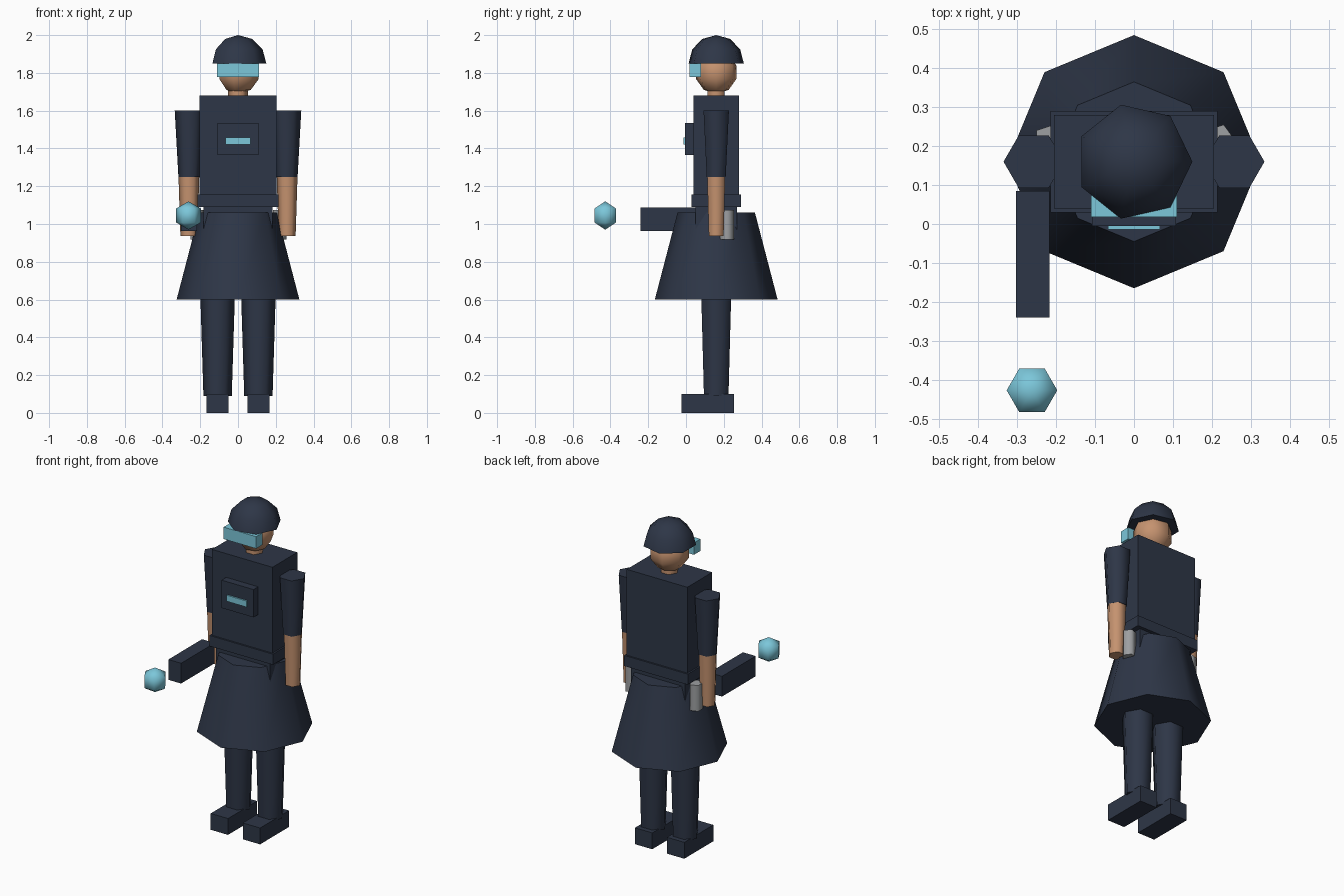
import bpy, bmesh
from math import sin, cos, pi, radians

if "Cube" in bpy.data.objects:
    bpy.data.objects.remove(bpy.data.objects["Cube"])


def material(name, colour):
    m = bpy.data.materials.new(name)
    m.use_nodes = True
    m.diffuse_color = (*colour, 1)
    m.node_tree.nodes["Principled BSDF"].inputs["Base Color"].default_value = (*colour, 1)
    return m


navy = material("navy cloth", (0.027, 0.037, 0.063))
skin = material("skin", (0.56, 0.29, 0.16))
cyan = material("cyan glow", (0.20, 0.57, 0.70))
grey = material("grey metal", (0.34, 0.35, 0.36))

MID = 0.16  # depth of the body axis


def finish(name, bm, mat):
    bmesh.ops.recalc_face_normals(bm, faces=bm.faces)
    mesh = bpy.data.meshes.new(name)
    bm.to_mesh(mesh)
    bm.free()
    mesh.materials.append(mat)
    obj = bpy.data.objects.new(name, mesh)
    bpy.context.collection.objects.link(obj)
    return obj


def box(name, mat, xs, ys, zs):
    """Box given by its extents on each axis."""
    bm = bmesh.new()
    bmesh.ops.create_cube(bm, size=1)
    for v in bm.verts:
        v.co = [(a + b) / 2 + c * (b - a) for (a, b), c in zip((xs, ys, zs), v.co)]
    return finish(name, bm, mat)


def lathe(name, mat, profile, sides, x=0, y=MID):
    """Turn a (radius, z) profile; open ends get flat caps, zero radii are poles."""
    bm = bmesh.new()
    rings = []
    for r, z in profile:
        count = sides if r > 0 else 1
        rings.append([bm.verts.new((x + r * cos(2 * pi * i / sides),
                                    y + r * sin(2 * pi * i / sides), z))
                      for i in range(count)])
    for low, high in zip(rings, rings[1:]):
        for i in range(sides):
            j = (i + 1) % sides
            corners = [low[i % len(low)], low[j % len(low)],
                       high[j % len(high)], high[i % len(high)]]
            bm.faces.new(list(dict.fromkeys(corners))).smooth = True
    for ring in (rings[0], rings[-1]):
        if len(ring) > 1:
            bm.faces.new(ring)
    return finish(name, bm, mat)


def arc(radius, centre, start, step, count):
    """Profile points of a ball, by latitude in degrees, ending at the top pole."""
    pts = [(radius * cos(radians(a)), centre + radius * sin(radians(a)))
           for a in (start + step * i for i in range(count))]
    return pts + [(0, centre + radius)]


# Head, neck, helmet and visor
lathe("head", skin, [(0, 1.688)] + arc(0.115, 1.803, -54, 36, 4), 7)
lathe("neck", skin, [(0.052, 1.66), (0.052, 1.74)], 6)
lathe("helmet", navy, arc(0.15, 1.85, 0, 30, 3), 7)
box("visor", cyan, (-0.11, 0.11), (0.018, 0.08), (1.777, 1.85))

# Torso with chest pack
box("torso", navy, (-0.205, 0.205), (0.04, 0.28), (1.09, 1.68))
box("chest_pack", navy, (-0.108, 0.108), (-0.005, 0.05), (1.365, 1.535))
box("chest_light", cyan, (-0.067, 0.067), (-0.014, -0.004), (1.42, 1.457))
box("belt", navy, (-0.215, 0.215), (0.03, 0.29), (1.09, 1.155))
box("hips", navy, (-0.183, 0.183), (0.05, 0.27), (0.90, 1.10))
lathe("skirt", navy, [(0.325, 0.60), (0.205, 1.06)], 8)

# Paired limbs, boots and hip canisters
for side, s in (("left", 1), ("right", -1)):
    lathe(side + "_leg", navy, [(0.075, 0.09), (0.10, 0.90)], 6, x=s * 0.108)
    boot = sorted((s * 0.05, s * 0.167))
    box(side + "_boot", navy, boot, (-0.025, 0.255), (0, 0.10))
    lathe(side + "_sleeve", navy, [(0.058, 1.25), (0.0775, 1.60)], 6, x=s * 0.2575)
    lathe(side + "_forearm", skin, [(0.045, 0.937), (0.055, 1.25)], 6, x=s * 0.26)
    lathe(side + "_canister", grey, [(0.04, 0.917), (0.04, 1.075)], 5, x=s * 0.218, y=0.217)

# Hand-held device and the glowing ball in front of it
box("device", navy, (-0.303, -0.217), (-0.24, 0.085), (0.963, 1.087))
lathe("energy_ball", cyan, [(0, 0.97)] + arc(0.075, 1.045, -30, 60, 2), 6, x=-0.262, y=-0.427)
